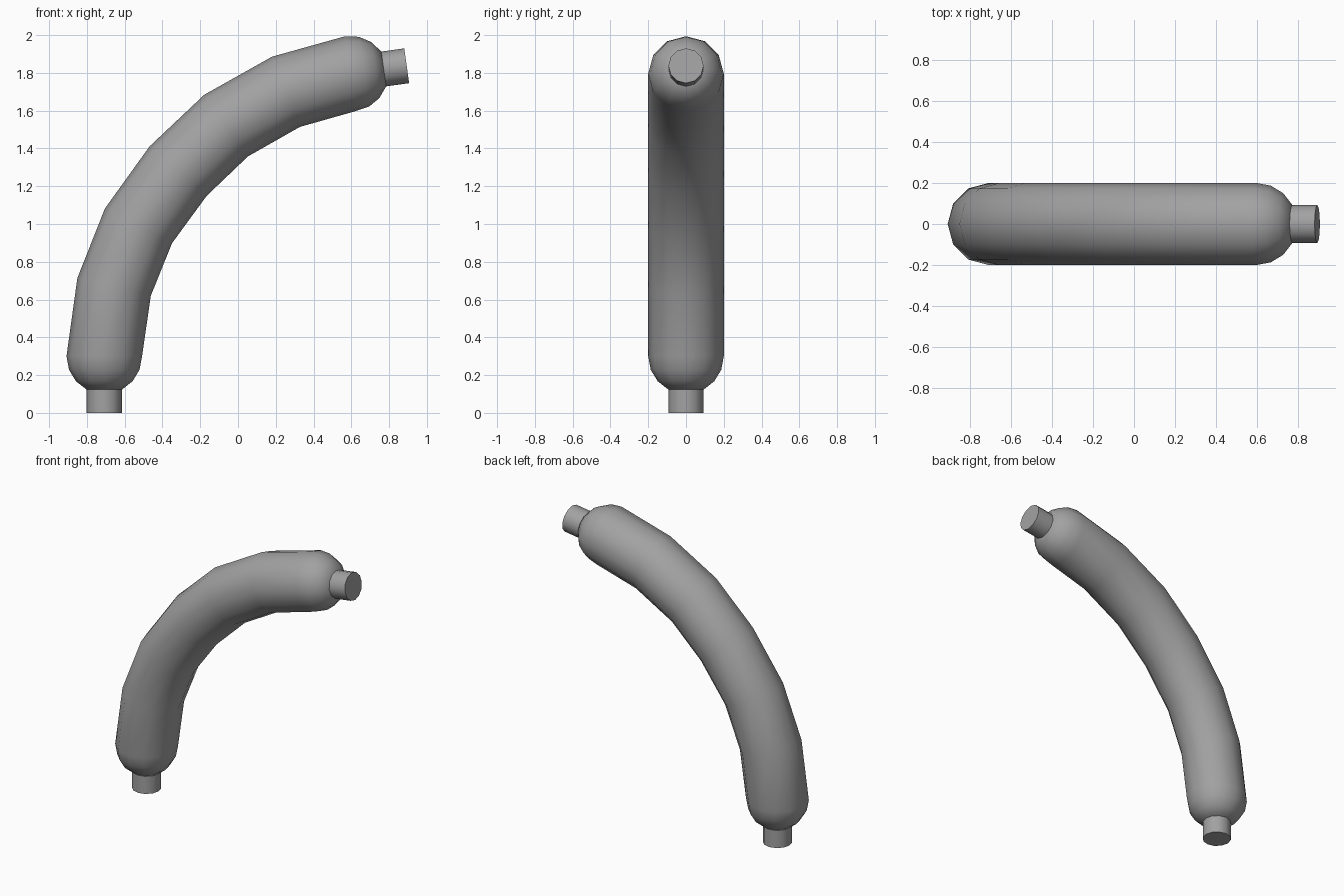
import bpy, bmesh
from math import sin, cos, pi, radians
from mathutils import Vector

old = bpy.data.objects.get("Cube")
if old:
    bpy.data.objects.remove(old, do_unlink=True)

SIDES = 12
RADIUS = 0.2
PIPE = 0.093
REACH = 0.3     # end ring to stub tip
BEND = radians(82)

grey = bpy.data.materials.new("grey")
grey.use_nodes = True
colour = (0.36, 0.36, 0.36, 1)
grey.diffuse_color = colour
grey.node_tree.nodes["Principled BSDF"].inputs["Base Color"].default_value = colour


def loft(name, rings):
    """Skin rings of (centre, bend angle, radius) and cap both ends."""
    bm = bmesh.new()
    loops = []
    for centre, bend, radius in rings:
        across = Vector((cos(bend), 0, -sin(bend)))
        loops.append([bm.verts.new(centre + radius * (across * cos(a) + Vector((0, sin(a), 0))))
                      for a in (2 * pi * i / SIDES for i in range(SIDES))])
    for low, high in zip(loops, loops[1:]):
        for i in range(SIDES):
            j = (i + 1) % SIDES
            bm.faces.new((low[i], low[j], high[j], high[i]))
    bm.faces.new(loops[0])
    bm.faces.new(loops[-1])
    bmesh.ops.recalc_face_normals(bm, faces=bm.faces)
    mesh = bpy.data.meshes.new(name)
    bm.to_mesh(mesh)
    bm.free()
    mesh.materials.append(grey)
    obj = bpy.data.objects.new(name, mesh)
    bpy.context.collection.objects.link(obj)
    bpy.ops.object.select_all(action='DESELECT')
    obj.select_set(True)
    bpy.context.view_layer.objects.active = obj
    bpy.ops.object.shade_smooth_by_angle(angle=radians(40))
    return obj


def axis(bend):
    return Vector((sin(bend), 0, cos(bend)))


# Centre line of the bent tube
path = [Vector((x, 0, z)) for x, z in (
    (-0.708, 0.3), (-0.656, 0.667), (-0.527, 0.99), (-0.317, 1.28),
    (-0.063, 1.521), (0.254, 1.7), (0.596, 1.796))]
tube = [(p, BEND * i / (len(path) - 1), RADIUS) for i, p in enumerate(path)]

# Rounded ends
steps = [radians(a) for a in (21, 41.5, 62.3)]
bottom = [(path[0] - axis(0) * RADIUS * sin(a), 0, RADIUS * cos(a)) for a in reversed(steps)]
top = [(path[-1] + axis(BEND) * RADIUS * sin(a), BEND, RADIUS * cos(a)) for a in steps]
loft("bent_tube", bottom + tube + top)

# Pipe stubs
for name, start, bend, side in (("bottom_stub", path[0], 0, -1),
                                ("top_stub", path[-1], BEND, 1)):
    loft(name, [(start + axis(bend) * side * d, bend, PIPE) for d in (0.16, REACH)])
